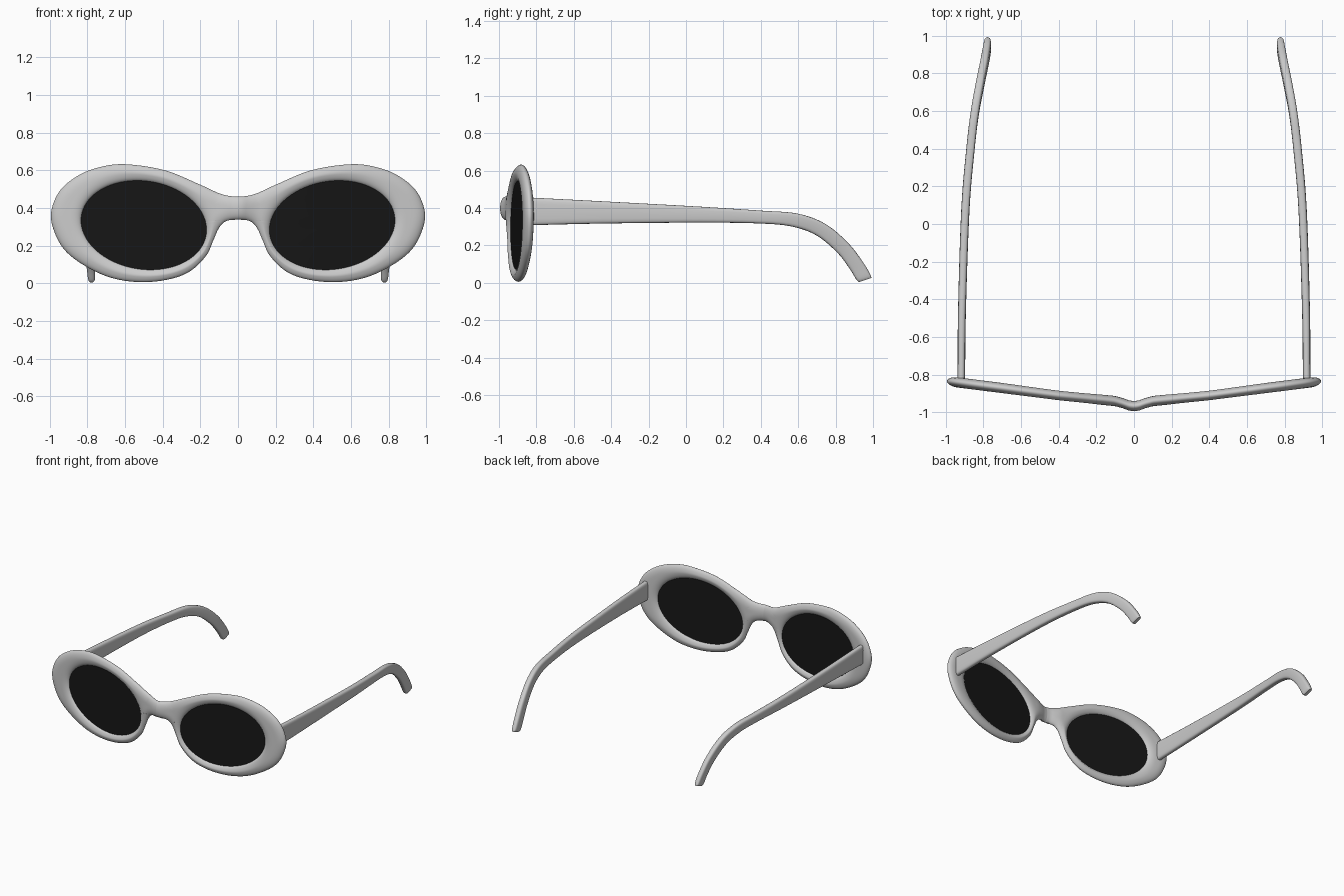
import bpy, bmesh, math
from mathutils import Vector as V

if "Cube" in bpy.data.objects:
    bpy.data.objects.remove(bpy.data.objects["Cube"])

CEN, A, B, TILT = V((0.5, 0.308)), 0.334, 0.233, 0.15   # lens opening (x, z)


def catmull(pts, n, first=None, last=None):
    """Smooth path through points of any dimension."""
    pts = [tuple(p) for p in pts]
    ext = lambda p, q: tuple(2 * a - b for a, b in zip(p, q))
    p = [first or ext(pts[0], pts[1])] + pts + [last or ext(pts[-1], pts[-2])]
    out = []
    for i in range(1, len(p) - 2):
        for k in range(n):
            t = k / n
            out.append(tuple(0.5 * (2 * b + (c - a) * t + (2 * a - 5 * b + 4 * c - d) * t * t
                                    + (3 * b - a - 3 * c + d) * t ** 3)
                             for a, b, c, d in zip(*p[i - 1:i + 3])))
    return out + [pts[-1]]


BEND = [(0, -.967), (.025, -.964), (.06, -.951), (.1, -.940), (.395, -.911),
        (.715, -.869), (.93, -.842), (1.1, -.822)]


def bend_y(x):
    """Depth of the front's middle surface at x."""
    x = abs(x)
    for (x0, y0), (x1, y1) in zip(BEND, BEND[1:]):
        if x <= x1:
            return y0 + (y1 - y0) * (x - x0) / (x1 - x0)
    return BEND[-1][1]


def opening(ang):
    """Point of the tilted lens ellipse in direction ang from its centre."""
    c, s = math.cos(ang - TILT), math.sin(ang - TILT)
    r = 1 / math.sqrt((c / A) ** 2 + (s / B) ** 2)
    return CEN + r * V((math.cos(ang), math.sin(ang)))


def finish(name, bm, colour=None, angle=40):
    bmesh.ops.remove_doubles(bm, verts=bm.verts, dist=1e-5)
    bmesh.ops.recalc_face_normals(bm, faces=bm.faces)
    me = bpy.data.meshes.new(name)
    bm.to_mesh(me)
    bm.free()
    ob = bpy.data.objects.new(name, me)
    bpy.context.collection.objects.link(ob)
    m = ob.modifiers.new("mirror", 'MIRROR')
    m.use_clip = True
    m.merge_threshold = 1e-4
    if colour:
        mat = bpy.data.materials.new(name)
        mat.diffuse_color = colour
        mat.use_nodes = True
        mat.node_tree.nodes["Principled BSDF"].inputs["Base Color"].default_value = mat.diffuse_color
        me.materials.append(mat)
    bpy.ops.object.select_all(action='DESELECT')
    bpy.context.view_layer.objects.active = ob
    ob.select_set(True)
    bpy.ops.object.shade_smooth_by_angle(angle=math.radians(angle))
    return ob


def skin(bm, rows, closed):
    """Quads between successive rows of vertices."""
    for r0, r1 in zip(rows, rows[1:]):
        n = len(r0)
        for j in range(n if closed else n - 1):
            k = (j + 1) % n
            bm.faces.new((r0[j], r0[k], r1[k], r1[j]))


def seg_dist(p, a, b):
    d = b - a
    t = max(0, min(1, (p - a).dot(d) / max(d.length_squared, 1e-12)))
    return (p - a - d * t).length


# Front frame: half outline, lofted to the opening and domed by edge distance
OUT = [(0, .46), (.09, .474), (.205, .525), (.39, .6), (.605, .632), (.75, .612), (.86, .565),
       (.95, .485), (.993, .37), (.97, .26), (.91, .165), (.8, .085), (.67, .028), (.525, .006),
       (.38, .018), (.26, .06), (.17, .145), (.13, .23), (.103, .29), (.075, .323), (.04, .336), (0, .338)]
outer = [V(p) for p in catmull(OUT, 7, (-.09, .474), (-.04, .336))]
N = 14
centre_line = [V((0, .338 + .122 * (1 - math.cos(math.pi * i / N)) / 2)) for i in range(1, N)]
ring = outer + centre_line
hole = [opening(math.tau * i / 120) for i in range(121)]
edges = list(zip(outer, outer[1:])) + list(zip(hole, hole[1:]))
RINGS, HALF, ROUND = 16, .027, .06
bm = bmesh.new()
front, back = [], []
for k in range(RINGS + 1):
    t = (1 - math.cos(math.pi * k / RINGS)) / 2
    f, b = [], []
    for i, o in enumerate(ring):
        d = o - CEN
        p = opening(math.atan2(d.y, d.x)).lerp(o, t)
        dist = min(seg_dist(p, *e) for e in edges)
        if k == 0 or (k == RINGS and i < len(outer)):
            dist = 0
        h = HALF * math.sqrt(1 - (1 - min(dist / ROUND, 1)) ** 2)
        y = bend_y(p.x)
        f.append(bm.verts.new((p.x, y - h, p.y)))
        b.append(bm.verts.new((p.x, y + h, p.y)))
    front.append(f)
    back.append(b)
skin(bm, front, True)
skin(bm, back, True)
finish("front_frame", bm, angle=60)

# Dark lenses: thin discs following the bend of the front
bm = bmesh.new()
for side in (-.005, .005):
    rows = []
    for s in (.02, .35, .7, 1.015):
        row = []
        for i in range(64):
            p = CEN + (opening(math.tau * i / 64) - CEN) * s
            row.append(bm.verts.new((p.x, bend_y(p.x) + side, p.y)))
        rows.append(row)
    bm.faces.new(rows[0])
    skin(bm, rows, True)
    if side < 0:
        rim = rows[-1]
    else:
        skin(bm, [rim, rows[-1]], True)
finish("lenses", bm, (.008, .008, .008, 1))

# Temple arms: rounded-rectangle section; stations are
# top y, top z, bottom y, bottom z, centre x, width
ARM = [(-.835, .456, -.835, .308, .917, .040), (-.45, .436, -.45, .317, .913, .042),
       (.08, .407, .08, .322, .895, .044), (.4, .386, .4, .317, .868, .045),
       (.596, .37, .57, .300, .846, .045), (.745, .315, .70, .252, .821, .045),
       (.87, .21, .81, .160, .797, .044), (.95, .105, .875, .075, .783, .042),
       (.985, .045, .91, .018, .778, .038), (.992, .026, .925, .004, .778, .024)]
bm = bmesh.new()
rows = []
for ty, tz, by, bz, x, w in catmull(ARM, 6):
    top, bot = V((x, ty, tz)), V((x, by, bz))
    mid, half = (top + bot) / 2, (top - bot) / 2
    row = []
    for i in range(20):
        a = math.tau * i / 20
        c, s = math.cos(a), math.sin(a)
        c, s = (math.copysign(abs(v) ** .55, v) for v in (c, s))
        row.append(bm.verts.new(mid + half * s + V((w / 2 * c, 0, 0))))
    rows.append(row)
skin(bm, rows, True)
bm.faces.new(rows[0])
bm.faces.new(rows[-1])
finish("temple_arms", bm, angle=50)
